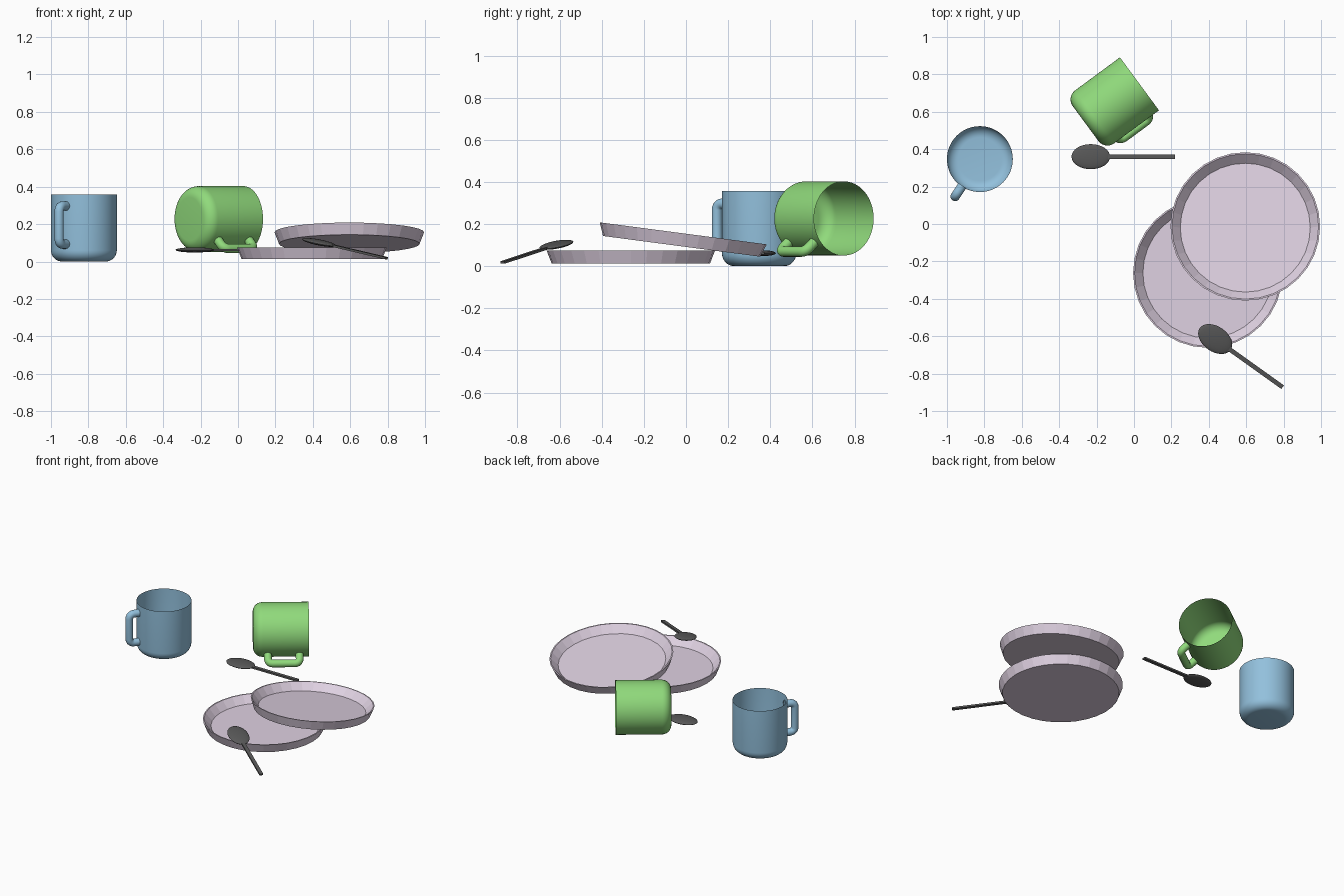
import bpy, bmesh, math
from mathutils import Matrix, Vector

if "Cube" in bpy.data.objects:
    bpy.data.objects.remove(bpy.data.objects["Cube"])


def material(name, rgb):
    m = bpy.data.materials.new(name)
    m.diffuse_color = (*rgb, 1)
    m.use_nodes = True
    m.node_tree.nodes["Principled BSDF"].inputs["Base Color"].default_value = m.diffuse_color
    return m


BLUE = material("blue_glaze", (0.29, 0.53, 0.72))
GREEN = material("green_glaze", (0.28, 0.70, 0.20))
LILAC = material("lilac_glaze", (0.74, 0.64, 0.76))
DARK = material("dark_metal", (0.10, 0.10, 0.10))


def finish(name, bm, mat, matrix, smooth):
    bmesh.ops.remove_doubles(bm, verts=bm.verts, dist=1e-5)
    me = bpy.data.meshes.new(name)
    bm.to_mesh(me)
    bm.free()
    me.materials.append(mat)
    ob = bpy.data.objects.new(name, me)
    bpy.context.collection.objects.link(ob)
    ob.matrix_world = matrix
    if smooth:
        bpy.ops.object.select_all(action='DESELECT')
        ob.select_set(True)
        bpy.context.view_layer.objects.active = ob
        bpy.ops.object.shade_smooth_by_angle(angle=math.radians(40))
    return ob


def lathe(profile, sides):
    """Spin (radius, height) points around z."""
    bm = bmesh.new()
    vs = [bm.verts.new((r, 0, z)) for r, z in profile]
    es = [bm.edges.new(p) for p in zip(vs, vs[1:])]
    bmesh.ops.spin(bm, geom=vs + es, axis=(0, 0, 1), cent=(0, 0, 0),
                   steps=sides, angle=2 * math.pi)
    bmesh.ops.remove_doubles(bm, verts=bm.verts, dist=1e-5)
    bmesh.ops.recalc_face_normals(bm, faces=bm.faces)
    return bm


def tube(path, radius, sides=16):
    """Sweep a circle along a path lying in the xz plane."""
    bm = bmesh.new()
    rings = []
    for i, p in enumerate(path):
        t = (path[min(i + 1, len(path) - 1)] - path[max(i - 1, 0)]).normalized()
        n = Vector((0, 1, 0)).cross(t)
        rings.append([bm.verts.new(p + radius * (math.cos(a) * n + math.sin(a) * Vector((0, 1, 0))))
                      for a in (2 * math.pi * k / sides for k in range(sides))])
    for a, b in zip(rings, rings[1:]):
        for k in range(sides):
            j = (k + 1) % sides
            bm.faces.new((a[k], a[j], b[j], b[k]))
    bmesh.ops.recalc_face_normals(bm, faces=bm.faces)
    return bm


def arc(cx, cz, r, a0, a1, n):
    return [(cx + r * math.cos(math.radians(a0 + (a1 - a0) * i / n)),
             cz + r * math.sin(math.radians(a0 + (a1 - a0) * i / n))) for i in range(n + 1)]


def mug(name, mat, matrix):
    # thin open cup with a rounded foot; handle points along local +x
    R, H, F = 0.176, 0.358, 0.06
    cup = [(0, 0)] + arc(R - F, F, F, -90, 0, 8) + [(R, H)]
    finish(name + "_cup", lathe(cup, 64), mat, matrix, True)
    out, lo, hi, c = 0.24, 0.093, 0.297, 0.03
    path = [(R - 0.006, lo)] + arc(out - c, lo + c, c, -90, 0, 5)
    path += arc(out - c, hi - c, c, 0, 90, 5) + [(R - 0.006, hi)]
    finish(name + "_handle", tube([Vector((x, 0, z)) for x, z in path], 0.025),
           mat, matrix, True)


def plate(name, matrix):
    # faceted dish: flat base, flared side, narrow rim, sunken floor
    prof = [(0, 0), (0.376, 0), (0.40, 0.062), (0.392, 0.062), (0.3475, 0.012), (0, 0.012)]
    finish(name, lathe(prof, 32), LILAC, matrix, False)


def spoon(name, matrix):
    # flattened bowl at the origin, straight handle along +x
    bm = bmesh.new()
    bmesh.ops.create_uvsphere(bm, u_segments=32, v_segments=16, radius=1,
                              matrix=Matrix.Diagonal((0.103, 0.067, 0.014, 1)))
    finish(name + "_bowl", bm, DARK, matrix, True)
    bm = bmesh.new()
    bmesh.ops.create_cube(bm, size=1, matrix=Matrix.Translation((0.27, 0, 0))
                          @ Matrix.Diagonal((0.36, 0.024, 0.012, 1)))
    finish(name + "_handle", bm, DARK, matrix, False)


def T(*p):
    return Matrix.Translation(p)


def R(deg, axis):
    return Matrix.Rotation(math.radians(deg), 4, axis)


# upright mug
mug("upright_mug", BLUE, T(-0.824, 0.347, 0) @ R(236.5, 'Z'))

# mug lying on its side, handle sideways and down
axis = Vector((0.805, 0.593, 0)).normalized()
dip = math.radians(41)
side = Vector((axis.y * math.cos(dip), -axis.x * math.cos(dip), -math.sin(dip)))
frame = Matrix((side, axis.cross(side), axis)).transposed().to_4x4()
mug("fallen_mug", GREEN, T(-0.259, 0.537, 0.227) @ frame)

# flat plate and the plate leaning on it
plate("lower_plate", T(0.395, -0.262, 0.013))
plate("upper_plate", T(0.595, -0.013, 0.156) @ R(-7.5, 'X') @ T(0, 0, -0.062))

# level spoon and spoon resting on the plate rim
spoon("level_spoon", T(-0.231, 0.36, 0.062))
spoon("leaning_spoon", T(0.434, -0.615, 0.102) @ R(-35.5, 'Z') @ R(10.8, 'Y'))
